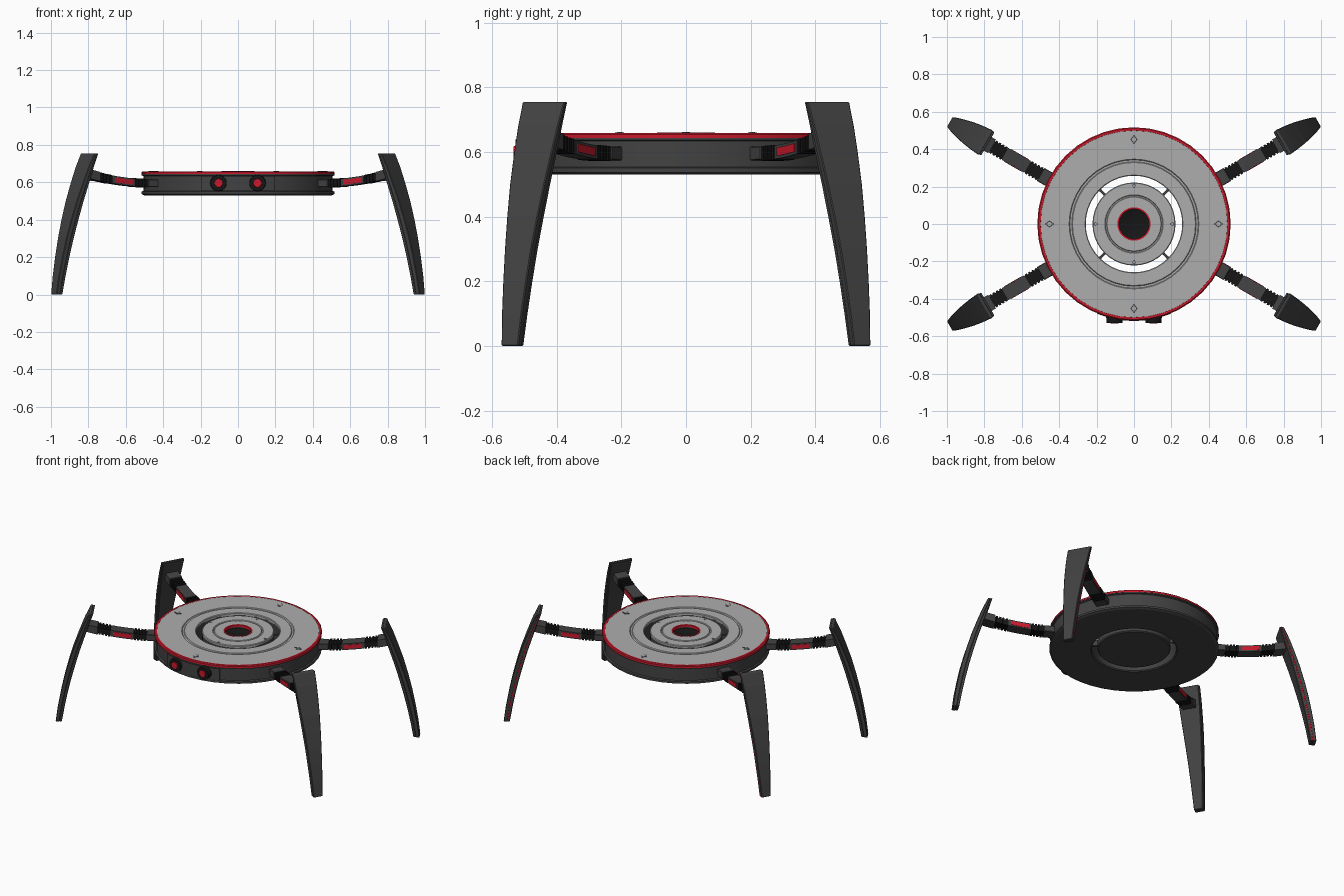
import bpy, bmesh, math
from mathutils import Vector

if "Cube" in bpy.data.objects:
    bpy.data.objects.remove(bpy.data.objects["Cube"])

def material(name, r, g, b):
    m = bpy.data.materials.new(name)
    m.diffuse_color = (r, g, b, 1)
    m.use_nodes = True
    m.node_tree.nodes["Principled BSDF"].inputs["Base Color"].default_value = m.diffuse_color
    return m

DARK = material("dark_grey", .055, .055, .055)
BLACK = material("black", .008, .008, .008)
LIGHT = material("light_grey", .42, .42, .42)
RED = material("red", .6, .01, .025)

def finish(name, bm, mat, smooth=False, bevel=0):
    bmesh.ops.remove_doubles(bm, verts=bm.verts, dist=1e-5)
    bmesh.ops.recalc_face_normals(bm, faces=bm.faces)
    me = bpy.data.meshes.new(name)
    bm.to_mesh(me)
    bm.free()
    ob = bpy.data.objects.new(name, me)
    bpy.context.collection.objects.link(ob)
    me.materials.append(mat)
    if bevel:
        mod = ob.modifiers.new("bevel", 'BEVEL')
        mod.width = bevel
        mod.segments = 1
    if smooth:
        bpy.context.view_layer.objects.active = ob
        ob.select_set(True)
        bpy.ops.object.shade_smooth_by_angle(angle=math.radians(25))
        ob.select_set(False)
    return ob

def revolve(name, prof, mat, n=40, a0=0.0, a1=2 * math.pi):
    """Closed (radius, z) profile turned about the vertical axis."""
    bm = bmesh.new()
    full = a1 - a0 > 6.28
    rings = []
    for i in range(n if full else n + 1):
        a = a0 + (a1 - a0) * i / n
        rings.append([bm.verts.new((r * math.cos(a), r * math.sin(a), z)) for r, z in prof])
    k = len(prof)
    for i in range(n):
        A, B = rings[i], rings[(i + 1) % len(rings)]
        for j in range(k):
            if prof[j][0] == 0 and prof[(j + 1) % k][0] == 0:
                continue
            bm.faces.new((A[j], B[j], B[(j + 1) % k], A[(j + 1) % k]))
    if not full:
        bm.faces.new(rings[0])
        bm.faces.new(rings[-1])
    bmesh.ops.dissolve_degenerate(bm, dist=1e-5, edges=bm.edges)
    return finish(name, bm, mat, smooth=True)

def loft(name, sections, mat, bevel=0):
    """Skin a row of equal-length point loops and cap the ends."""
    bm = bmesh.new()
    rings = [[bm.verts.new(p) for p in s] for s in sections]
    k = len(rings[0])
    for A, B in zip(rings, rings[1:]):
        for j in range(k):
            bm.faces.new((A[j], A[(j + 1) % k], B[(j + 1) % k], B[j]))
    bm.faces.new(rings[0])
    bm.faces.new(rings[-1])
    return finish(name, bm, mat, bevel=bevel)

# Body shell, leaving an annular gap around the hub
revolve("body_shell", [(.258, .645), (.258, .536), (.264, .53), (.5, .53), (.515, .537), (.515, .55),
                       (.506, .554), (.506, .633), (.515, .637), (.515, .645)], DARK)
revolve("red_rim", [(.49, .643), (.517, .643), (.517, .654), (.511, .659), (.5, .659)], RED)
revolve("top_plate", [(.258, .64), (.503, .64), (.503, .658), (.347, .658), (.343, .653), (.333, .653),
                      (.329, .658), (.262, .658), (.258, .654)], LIGHT)

# Central hub with its eye
revolve("hub_core", [(0, .534), (.216, .534), (.222, .54), (.222, .645), (.08, .645), (.08, .62), (0, .62)], DARK)
revolve("hub_plate", [(.088, .64), (.222, .64), (.222, .654), (.218, .658), (.156, .658), (.153, .653),
                      (.147, .653), (.144, .658), (.088, .658)], LIGHT)
revolve("hub_red_ring", [(.08, .63), (.089, .63), (.089, .66), (.08, .66)], RED)
revolve("hub_lens", [(0, .618), (.08, .618), (.08, .638), (.06, .63), (0, .625)], BLACK)

# Struts across the gap
for i in range(4):
    a = math.pi / 4 + i * math.pi / 2
    revolve("hub_strut", [(.218, .57), (.262, .57), (.262, .61), (.218, .61)], DARK, 2, a - .03, a + .03)

# Diamond fasteners on the top
def diamond(name, x, y, w, h, z0, z1, mat):
    loft(name, [[(x - w, y, z), (x, y - h, z), (x + w, y, z), (x, y + h, z)] for z in (z0, z1)], mat)

for i in range(4):
    c, s = round(math.cos(i * math.pi / 2)), round(math.sin(i * math.pi / 2))
    for rad, size in ((.452, .026), (.205, .014)):
        x, y = rad * c, rad * s
        w, h = size * (1 if c else .75), size * (.75 if c else 1)
        diamond("diamond_frame", x, y, w, h, .65, .6595, DARK)
        diamond("diamond_cap", x, y, w * .65, h * .65, .65, .661, LIGHT)

# Front sensor panel and two eyes
mid = -math.pi / 2
revolve("front_panel", [(.48, .553), (.519, .553), (.519, .634), (.48, .634)], DARK, 6, mid - .39, mid + .39)

def disc_y(name, x, z, rad, y0, y1, mat, top=1.0):
    n = 24
    ring = lambda y, r: [(x + r * math.cos(6.2831853 * i / n), y, z + r * math.sin(6.2831853 * i / n))
                         for i in range(n)]
    loft(name, [ring(y0, rad), ring(y1, rad * top)], mat)

for x in (-.104, .104):
    disc_y("eye_housing", x, .596, .046, -.48, -.528, BLACK, .92)
    disc_y("eye_lens", x, .596, .025, -.52, -.533, RED, .85)

# Limbs, described in radial / sideways / height coordinates
ANG = math.radians(30)

def place(r, t, z, sx, sy):
    t -= .02
    return Vector((sx * (r * math.cos(ANG) - t * math.sin(ANG)),
                   sy * (r * math.sin(ANG) + t * math.cos(ANG)), z))

def arm_z(r):
    return .595 + .32 * max(0, r - .53) ** 2

def arm_piece(name, r0, r1, w, h, mat, sx, sy, t=0, n=1, bevel=0):
    secs = []
    for i in range(n + 1):
        r = r0 + (r1 - r0) * i / n
        z = arm_z(r)
        secs.append([place(r, t + a * w, z + b * h, sx, sy)
                     for a, b in ((-1, -1), (1, -1), (1, 1), (-1, 1))])
    loft(name, secs, mat, bevel)

# Leg stations: height, radius, half width, half thickness
LEG = [(.755, .903, .075, .013), (.68, .934, .072, .017), (.6, .962, .068, .02), (.5, .996, .062, .022),
       (.4, 1.025, .055, .023), (.3, 1.051, .048, .023), (.2, 1.073, .042, .022), (.1, 1.092, .036, .021),
       (0, 1.107, .03, .019)]

def leg_layer(name, f0, f1, t0, t1, mat, sx, sy, bevel=0):
    secs = []
    for z, r, b, a in LEG:
        ra, rb = r + a * f0, r + a * f1
        secs.append([place(ra, b * t0, z, sx, sy), place(rb, b * t0, z, sx, sy),
                     place(rb, b * t1, z, sx, sy), place(ra, b * t1, z, sx, sy)])
    loft(name, secs, mat, bevel)

for sx in (1, -1):
    for sy in (1, -1):
        tag = ("front_" if sy < 0 else "back_") + ("right_" if sx > 0 else "left_")
        arm_piece(tag + "arm_socket", .46, .565, .04, .021, DARK, sx, sy, bevel=.003)
        # Ribbed joints
        for start in (.565, .785):
            arm_piece(tag + "joint_core", start, start + .08, .032, .017, BLACK, sx, sy, n=3)
            for k in range(4):
                r = start + .004 + k * .02
                arm_piece(tag + "joint_rib", r, r + .012, .038, .023, BLACK, sx, sy)
        # Middle link with red side inserts
        arm_piece(tag + "arm_link", .645, .785, .036, .021, DARK, sx, sy, n=5)
        for side in (-1, 1):
            arm_piece(tag + "arm_insert", .66, .77, .002, .013, RED, sx, sy, t=side * .0365, n=5)
        arm_piece(tag + "arm_mount", .865, .945, .042, .025, DARK, sx, sy, n=2)
        # Curved blade leg in two layers
        leg_layer(tag + "leg_outer", -.2, 1, -1, 1, DARK, sx, sy, .003)
        leg_layer(tag + "leg_inner", -1, -.15, -.95, .95, DARK, sx, sy, .003)
        if sy > 0:
            leg_layer(tag + "leg_stripe", -.35, -.1, .9, .985, RED, sx, sy)
